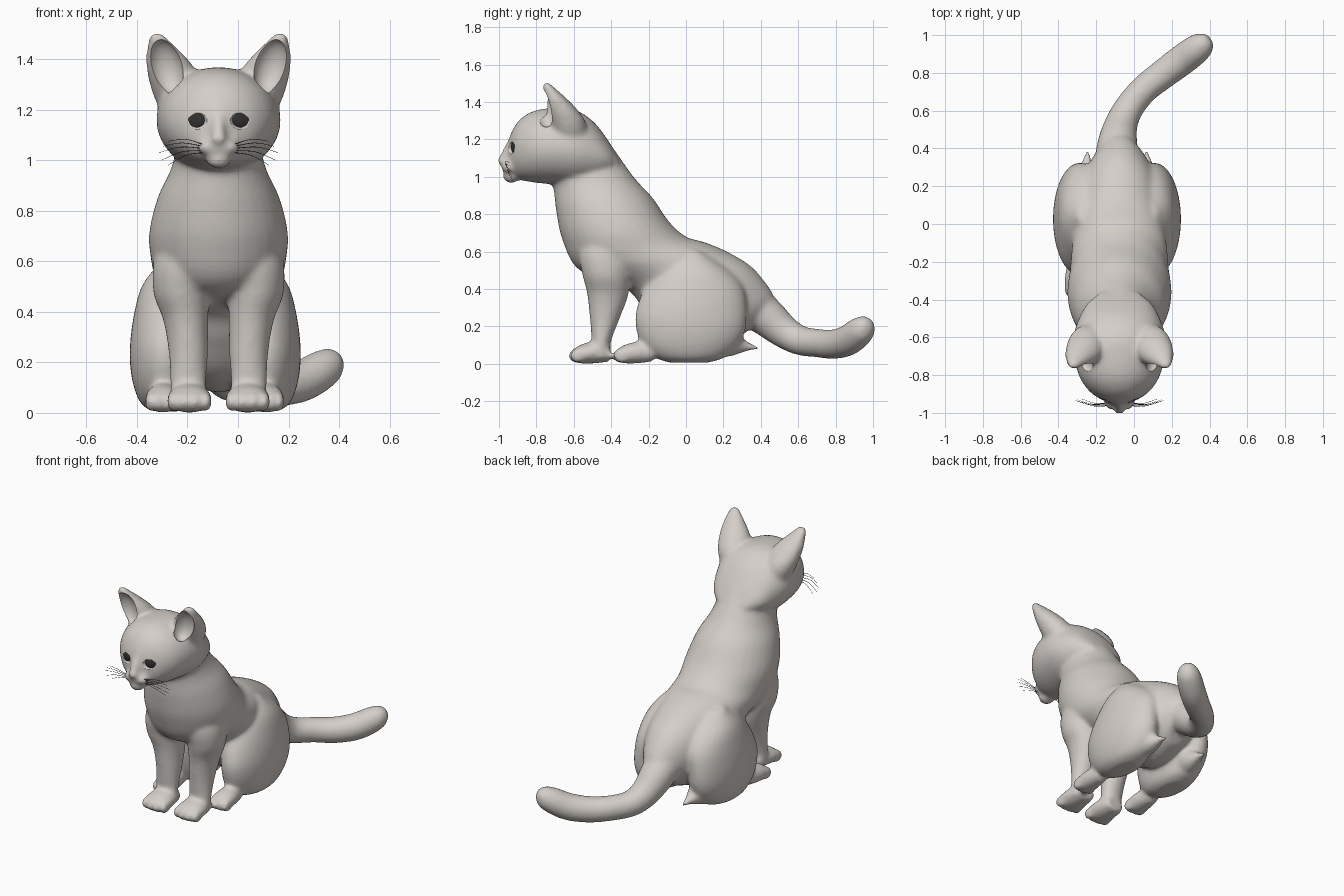
import bpy, bmesh, math
from mathutils import Vector, Matrix

cube = bpy.data.objects.get("Cube")
if cube:
    bpy.data.objects.remove(cube)

CX = -0.077  # centre line of the body; the tail sweeps to the left


def material(name, rgb):
    m = bpy.data.materials.new(name)
    m.use_nodes = True
    m.diffuse_color = (*rgb, 1)
    m.node_tree.nodes["Principled BSDF"].inputs["Base Color"].default_value = (*rgb, 1)
    return m


fur = material("warm grey fur", (0.66, 0.62, 0.585))
dark = material("dark eye", (0.03, 0.03, 0.03))


def spline(rows, n=5):
    """Catmull-Rom interpolation of tuples."""
    out = []
    for i in range(len(rows) - 1):
        a, b, c, d = rows[max(i - 1, 0)], rows[i], rows[i + 1], rows[min(i + 2, len(rows) - 1)]
        for k in range(n):
            t = k / n
            out.append([q + t / 2 * (r - p + t * (2 * p - 5 * q + 4 * r - s + t * (3 * (q - r) + s - p)))
                        for p, q, r, s in zip(a, b, c, d)])
    return out + [list(rows[-1])]


def loft(bm, rings, sides=32):
    """Skin elliptical rings given as centre and two half axes."""
    loops = []
    for c, a, b in rings:
        angles = [math.tau * i / sides for i in range(sides)]
        loops.append([bm.verts.new(c + a * math.cos(t) + b * math.sin(t)) for t in angles])
    for l, m in zip(loops, loops[1:]):
        for i in range(sides):
            j = (i + 1) % sides
            bm.faces.new((l[i], l[j], m[j], m[i]))
    bm.faces.new(loops[0])
    bm.faces.new(loops[-1])


def sections(bm, rows, side=1, shift=0):
    """Rows: x, front y, front z, back y, back z, half width."""
    rings = []
    for x, yf, zf, yb, zb, w in spline(rows):
        f, b = Vector((0, yf, zf)), Vector((0, yb, zb))
        rings.append(((f + b) / 2 + Vector((CX + shift + side * x, 0, 0)), Vector((w, 0, 0)), (b - f) / 2))
    loft(bm, rings)


def tube(bm, rows, sides=16):
    """Rows: x, y, z, radius."""
    pts = spline(rows)
    rings = []
    for i, p in enumerate(pts):
        d = Vector(pts[min(i + 1, len(pts) - 1)][:3]) - Vector(pts[max(i - 1, 0)][:3])
        a = d.cross(Vector((0, 0, 1))).normalized()
        rings.append((Vector(p[:3]), a * p[3], a.cross(d).normalized() * p[3]))
    loft(bm, rings, sides)


def ball(bm, centre, radii, rot=None, side=1):
    x, y, z = centre
    m = Matrix.Translation((CX + side * x, y, z)) @ (rot or Matrix()) @ Matrix.Diagonal((*radii, 1))
    bmesh.ops.create_uvsphere(bm, u_segments=32, v_segments=20, radius=1, matrix=m)


def make(name, bm, mat):
    bmesh.ops.recalc_face_normals(bm, faces=bm.faces[:])
    me = bpy.data.meshes.new(name)
    bm.to_mesh(me)
    bm.free()
    me.materials.append(mat)
    ob = bpy.data.objects.new(name, me)
    bpy.context.collection.objects.link(ob)
    return ob


def smooth(ob, degrees):
    bpy.ops.object.select_all(action='DESELECT')
    ob.select_set(True)
    bpy.context.view_layer.objects.active = ob
    bpy.ops.object.shade_smooth_by_angle(angle=math.radians(degrees))


bm = bmesh.new()
# Torso from neck to rump
sections(bm, [(0, -.74, 1.08, -.42, 1.2, .15), (0, -.71, .95, -.28, 1.0, .185),
              (0, -.695, .82, -.18, .89, .24), (0, -.66, .66, -.09, .76, .275),
              (0, -.57, .5, 0, .68, .265), (0, -.32, .4, .1, .65, .25),
              (0, -.22, .28, .22, .6, .24), (0, -.1, .15, .35, .52, .225),
              (0, .08, .08, .45, .4, .16), (0, .28, .13, .48, .33, .08)])
# Head, from face to nape
sections(bm, [(0, y, lo, y, hi, w) for y, lo, hi, w in (
    (-.952, 1.05, 1.19, .035), (-.93, 1.01, 1.245, .095), (-.89, .985, 1.305, .155),
    (-.82, .97, 1.35, .207), (-.72, .96, 1.367, .238), (-.6, .95, 1.36, .245),
    (-.5, .96, 1.3, .215), (-.42, 1.0, 1.2, .17), (-.36, 1.05, 1.1, .1))])
# Muzzle, chin, nose bridge and nose
ball(bm, (0, -.93, 1.055), (.08, .056, .05))
ball(bm, (0, -.935, 1.0), (.05, .045, .034))
tube(bm, [(CX, -.91, 1.22, .022), (CX, -.95, 1.15, .025), (CX, -.976, 1.09, .027)])
ball(bm, (0, -.98, 1.085), (.034, .03, .025))
# Tail
tube(bm, [(-.09, .28, .36, .125), (-.088, .42, .26, .108), (-.07, .52, .175, .09),
          (-.03, .61, .125, .08), (.05, .71, .11, .077), (.15, .79, .105, .08),
          (.25, .865, .125, .083), (.33, .925, .17, .079), (.375, .96, .2, .062),
          (.402, .98, .213, .028)])

for s in (-1, 1):
    # Whisker pad
    ball(bm, (.04, -.95, 1.05), (.043, .034, .03), side=s)
    # Ear, spreading into the cheek and crown
    sections(bm, [(.1, -.68, 1.14, -.56, 1.14, .08), (.145, -.71, 1.22, -.53, 1.22, .097),
                  (.172, -.738, 1.3, -.54, 1.3, .1), (.192, -.755, 1.37, -.59, 1.37, .094),
                  (.218, -.762, 1.43, -.65, 1.43, .068), (.237, -.767, 1.475, -.7, 1.475, .042),
                  (.247, -.77, 1.506, -.735, 1.506, .02)], s)
    # Foreleg
    sections(bm, [(.12, -.5, .76, -.25, .72, .1), (.14, -.57, .61, -.28, .58, .118),
                  (.147, -.555, .48, -.3, .46, .11), (.13, -.53, .38, -.31, .36, .09),
                  (.12, -.515, .25, -.355, .24, .078), (.12, -.505, .12, -.4, .12, .072),
                  (.12, -.51, .04, -.41, .02, .07)], s)
    # Front paw and hind foot
    for x, y, w, l, shift in ((.115, -.61, .088, .205, 0), (.205, -.375, .07, .2, -.015)):
        sections(bm, [(x, y, .02, y, .065, w * .6), (x, y + .04, .002, y + .04, .1, w),
                      (x, y + l * .6, .002, y + l * .6, .118, w * .95),
                      (x, y + l, .012, y + l, .1, w * .7)], s, shift)
        for k in (-1.5, -.5, .5, 1.5):
            ball(bm, (x + s * shift + k * w * .5, y + .02 + .008 * abs(k), .043),
                 (w * .27, .044, .04), side=s)
    # Thigh flowing up into the flank, and pointed heel
    sections(bm, [(.19, -.09, .006, .12, .006, .06), (.193, -.17, .035, .21, .035, .1),
                  (.197, -.238, .1, .28, .1, .125), (.2, -.268, .19, .318, .18, .137),
                  (.195, -.268, .28, .325, .28, .142), (.17, -.225, .4, .31, .4, .15),
                  (.135, -.14, .52, .24, .5, .152), (.09, -.02, .62, .12, .59, .12)], s, -.013)
    sections(bm, [(.18, .12, .03, .18, .28, .09), (.17, .24, .04, .26, .18, .065),
                  (.16, .32, .065, .33, .12, .03), (.155, .395, .078, .395, .09, .01)], s, -.013)

body = make("cat_body", bm, fur)

# Ear hollows and eye sockets
bm = bmesh.new()
for s in (-1, 1):
    tilt = Matrix.Rotation(s * .25, 4, 'Y') @ Matrix.Rotation(.18, 4, 'X')
    ball(bm, (.208, -.758, 1.372), (.066, .064, .11), tilt, s)
    ball(bm, (.1, -.965, 1.157), (.058, .052, .047), side=s)
cutter = make("hollow_cutter", bm, fur)
cutter.hide_render = True

# Fuse the parts into one soft skin, then carve the ears and sockets
bpy.context.view_layer.objects.active = body
remesh = body.modifiers.new("fuse", 'REMESH')
remesh.mode = 'VOXEL'
remesh.voxel_size = .011
soft = body.modifiers.new("soften", 'SMOOTH')
soft.factor, soft.iterations = .5, 18
carve = body.modifiers.new("carve", 'BOOLEAN')
carve.operation, carve.solver, carve.object = 'DIFFERENCE', 'EXACT', cutter
for m in list(body.modifiers):
    bpy.ops.object.modifier_apply(modifier=m.name)
bpy.data.objects.remove(cutter)
smooth(body, 50)
bpy.context.view_layer.update()

# Eyes set in the sockets
for s, name in ((1, "left_eye"), (-1, "right_eye")):
    hit, loc, normal, _ = body.ray_cast(Vector((CX + s * .092, -2, 1.157)), Vector((0, 1, 0)))
    bm = bmesh.new()
    tilt = Matrix.Rotation(s * .4, 4, 'Z') @ Matrix.Rotation(s * .15, 4, 'Y')
    ball(bm, (loc.x - CX, loc.y, loc.z), (.044, .014, .034), tilt)
    smooth(make(name, bm, dark), 60)

# Whiskers
bm = bmesh.new()
for s in (-1, 1):
    for k, (reach, end) in enumerate(((.2, 1.075), (.22, 1.055), (.235, 1.03), (.225, 1.0), (.2, .98))):
        z, y = 1.062 - k * .008, -.962 + k * .004
        tube(bm, [(CX + s * .06, y, z, .0015), (CX + s * reach * .65, y - .003, (z + end) / 2 + .014, .0012),
                  (CX + s * reach, y + .02, end, .0008)], 5)
smooth(make("whiskers", bm, dark), 60)
